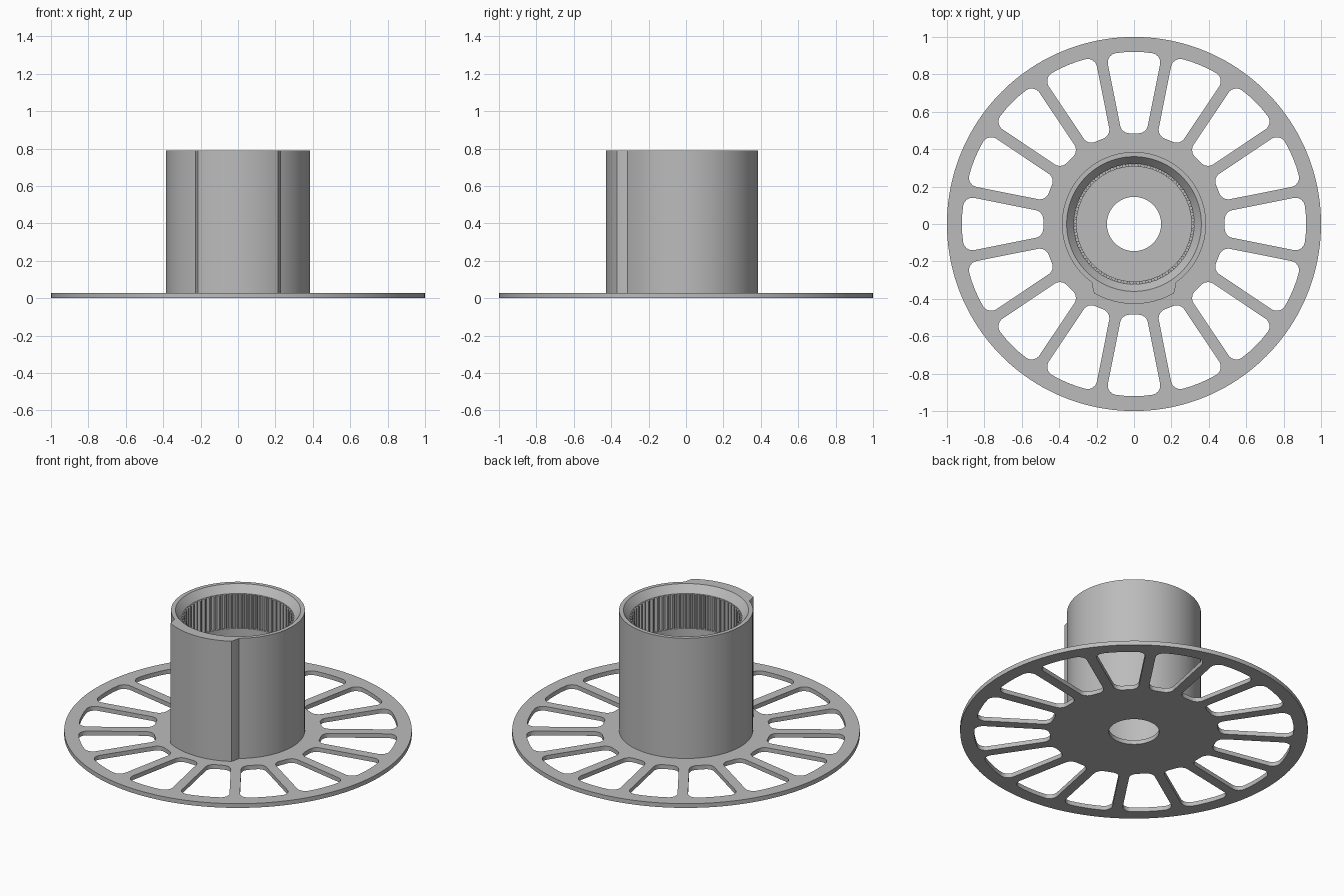
import bpy, bmesh, math
from mathutils import Vector, Matrix

cube = bpy.data.objects.get("Cube")
if cube:
    bpy.data.objects.remove(cube, do_unlink=True)

GREY = (0.5, 0.5, 0.5, 1)
mat = bpy.data.materials.new("plain grey")
mat.use_nodes = True
mat.diffuse_color = GREY
mat.node_tree.nodes["Principled BSDF"].inputs["Base Color"].default_value = GREY

PLATE = 0.027      # flange thickness
SLOTS = 16
TEETH = 60
N = TEETH * 4      # points round the hub


def finish(obj):
    obj.data.materials.clear()
    obj.data.materials.append(mat)
    bpy.ops.object.select_all(action='DESELECT')
    obj.select_set(True)
    bpy.context.view_layer.objects.active = obj
    bpy.ops.object.shade_smooth_by_angle(angle=math.radians(30))


def circle(radius, count):
    return [Vector((radius * math.cos(a), radius * math.sin(a)))
            for a in (math.tau * i / count for i in range(count))]


def rounded(corners, steps=6):
    """Outline from (point, fillet radius) pairs."""
    out = []
    for i, (p, r) in enumerate(corners):
        if r == 0:
            out.append(p)
            continue
        u = (corners[i - 1][0] - p).normalized()
        v = (corners[(i + 1) % len(corners)][0] - p).normalized()
        half = u.angle(v) / 2
        d = r / math.tan(half)
        c = p + (u + v).normalized() * (r / math.sin(half))
        a, b = p + u * d - c, p + v * d - c
        out += [c + a.lerp(b, t / steps).normalized() * r for t in range(steps + 1)]
    return out


# One slot between two parallel-sided spokes, pointing along +x
def slot_outline(inner=0.485, outer=0.92, spoke=0.03, fillet=0.05):
    half = math.pi / SLOTS
    edge = lambda x: x * math.tan(half) - spoke / math.cos(half)
    far = half - math.asin(spoke / outer)
    arc = lambda a: Vector((outer * math.cos(a), outer * math.sin(a)))
    return rounded([(Vector((inner, -edge(inner))), fillet), (arc(-far), fillet)]
                   + [(arc(far * k / 3), 0) for k in (-1, 0, 1)]
                   + [(arc(far), fillet), (Vector((inner, edge(inner))), fillet)])


# Flange: disc with centre hole and a ring of slots
outlines = [circle(1, 160), circle(0.145, 64)]
slot = slot_outline()
for i in range(SLOTS):
    turn = Matrix.Rotation(math.tau * i / SLOTS, 2)
    outlines.append([turn @ p for p in slot])

curve = bpy.data.curves.new("flange", 'CURVE')
curve.dimensions = '2D'
curve.fill_mode = 'BOTH'
curve.extrude = PLATE / 2
for pts in outlines:
    spline = curve.splines.new('POLY')
    spline.points.add(len(pts) - 1)
    for sp, p in zip(spline.points, pts):
        sp.co = (p.x, p.y, 0, 1)
    spline.use_cyclic_u = True
flange = bpy.data.objects.new("flange", curve)
flange.location.z = PLATE / 2
bpy.context.collection.objects.link(flange)
bpy.ops.object.select_all(action='DESELECT')
flange.select_set(True)
bpy.context.view_layer.objects.active = flange
bpy.ops.object.convert(target='MESH')
flange = bpy.context.view_layer.objects.active
bm = bmesh.new()
bm.from_mesh(flange.data)
bmesh.ops.remove_doubles(bm, verts=bm.verts, dist=1e-5)
bmesh.ops.recalc_face_normals(bm, faces=bm.faces)
bm.to_mesh(flange.data)
bm.free()
finish(flange)


# Hub: outer wall with a raised front pad, chamfered mouth, toothed bore
def outer_radius(i):
    off = abs((360 * i / N + 180) % 360 - 180)     # degrees from the front
    return 0.385 + 0.042 * min(1, max(0, (36 - off) / 6))


def bore(radius):
    return lambda i: radius


def toothed(i):
    return 0.307 if i % 4 < 2 else 0.322


TOP, MOUTH, TOOTH_END, BASE = 0.79, 0.745, 0.53, 0.01
rings = [(outer_radius, BASE), (outer_radius, TOP), (bore(0.36), TOP),
         (bore(0.322), MOUTH), (toothed, MOUTH), (toothed, TOOTH_END),
         (bore(0.307), TOOTH_END), (bore(0.307), BASE)]
bm = bmesh.new()
loops = []
for radius, z in rings:
    loop = []
    for i in range(N):
        a = math.tau * i / N - math.pi / 2
        loop.append(bm.verts.new((radius(i) * math.cos(a), radius(i) * math.sin(a), z)))
    loops.append(loop)
for lower, upper in zip(loops, loops[1:] + loops[:1]):
    for i in range(N):
        j = (i + 1) % N
        bm.faces.new((lower[i], lower[j], upper[j], upper[i]))
bmesh.ops.remove_doubles(bm, verts=bm.verts, dist=1e-5)
bmesh.ops.recalc_face_normals(bm, faces=bm.faces)
mesh = bpy.data.meshes.new("hub")
bm.to_mesh(mesh)
bm.free()
hub = bpy.data.objects.new("hub", mesh)
bpy.context.collection.objects.link(hub)
finish(hub)
